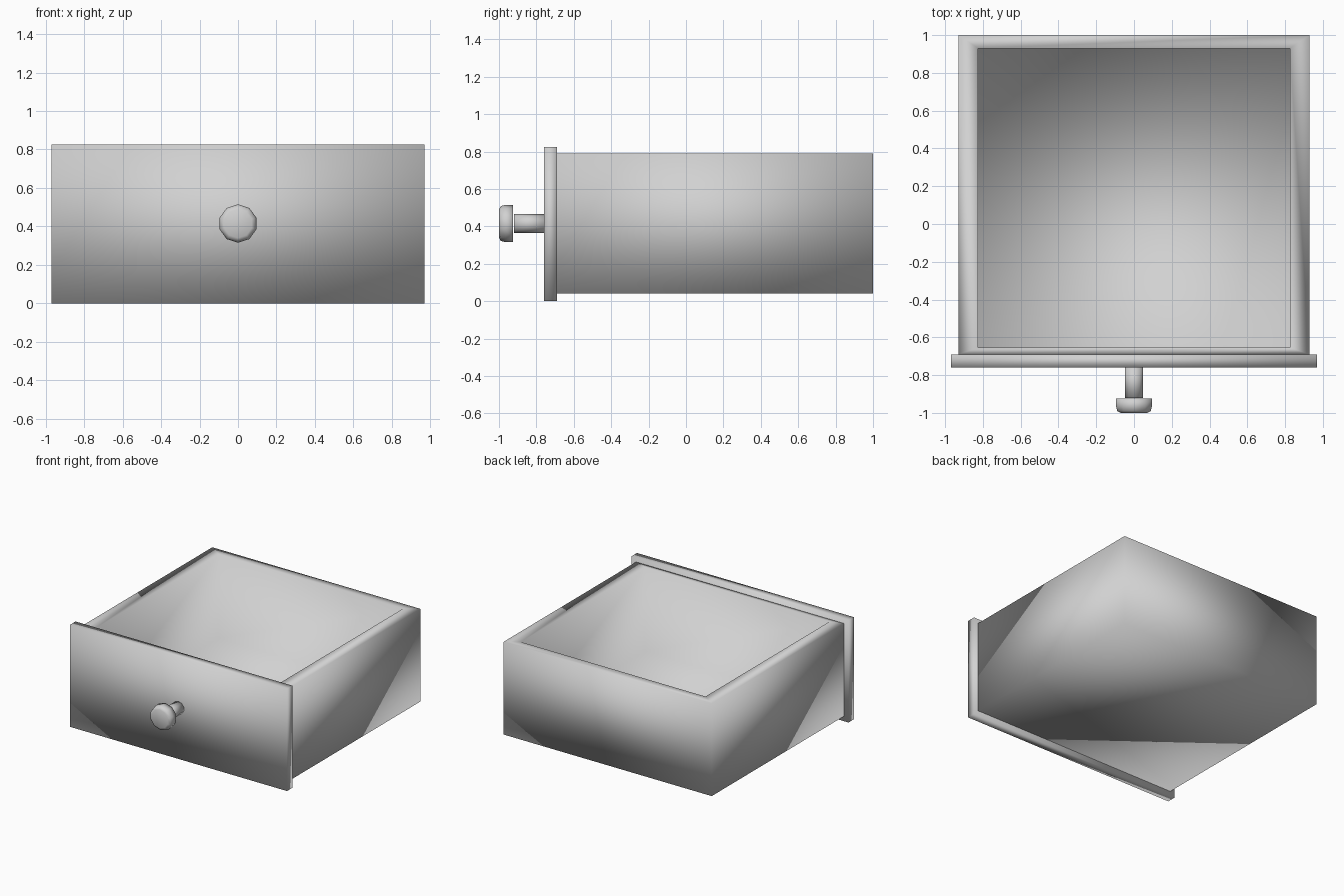
import bpy
import bmesh
import math

default_cube = bpy.data.objects.get("Cube")
if default_cube:
    bpy.data.objects.remove(default_cube, do_unlink=True)

# Single light grey finish
grey = bpy.data.materials.new("light_grey")
grey.use_nodes = True
colour = (0.64, 0.64, 0.64, 1)
grey.diffuse_color = colour
grey.node_tree.nodes["Principled BSDF"].inputs["Base Color"].default_value = colour


def finish(name, bm):
    """Turn the bmesh into a smooth shaded object."""
    bmesh.ops.recalc_face_normals(bm, faces=bm.faces)
    for face in bm.faces:
        face.smooth = True
    mesh = bpy.data.meshes.new(name)
    bm.to_mesh(mesh)
    bm.free()
    mesh.materials.append(grey)
    obj = bpy.data.objects.new(name, mesh)
    bpy.context.collection.objects.link(obj)
    return obj


def ring(bm, x, y0, y1, z):
    """Rectangle of vertices at one height, symmetric in x."""
    return [bm.verts.new(p) for p in
            ((-x, y0, z), (x, y0, z), (x, y1, z), (-x, y1, z))]


def loft(bm, rings):
    """Join the rings in order and cap both ends."""
    for a, b in zip(rings, rings[1:]):
        for i in range(len(a)):
            j = (i + 1) % len(a)
            bm.faces.new((a[i], a[j], b[j], b[i]))
    bm.faces.new(rings[0])
    bm.faces.new(rings[-1])


# Open tray: outside wall, rim, inside wall and floor in one skin
FRONT, BACK, BASE, RIM = -0.69, 1.0, 0.04, 0.79
bm = bmesh.new()
loft(bm, [
    ring(bm, 0.93, FRONT, BACK, BASE),
    ring(bm, 0.93, FRONT, BACK, RIM),
    ring(bm, 0.825, -0.655, 0.93, RIM),
    ring(bm, 0.825, -0.655, 0.93, BASE + 0.07),
])
finish("drawer_tray", bm)

# Front panel, overlapping the tray on all sides
bm = bmesh.new()
loft(bm, [ring(bm, 0.97, -0.76, FRONT, z) for z in (0, 0.825)])
finish("front_panel", bm)


# Knob parts turned around the y axis
def turned(name, profile, sides=10, height=0.415):
    bm = bmesh.new()
    rings = []
    for radius, y in profile:
        angles = [math.pi / 2 + math.tau * i / sides for i in range(sides)]
        rings.append([bm.verts.new((radius * math.cos(a), y,
                                    height + radius * math.sin(a)))
                      for a in angles])
    loft(bm, rings)
    return finish(name, bm)


turned("knob_stem", [(0.05, -0.75), (0.05, -0.92)])
turned("knob_head", [(0.1, -0.925), (0.1, -0.965), (0.093, -0.99), (0.075, -1.0)])
